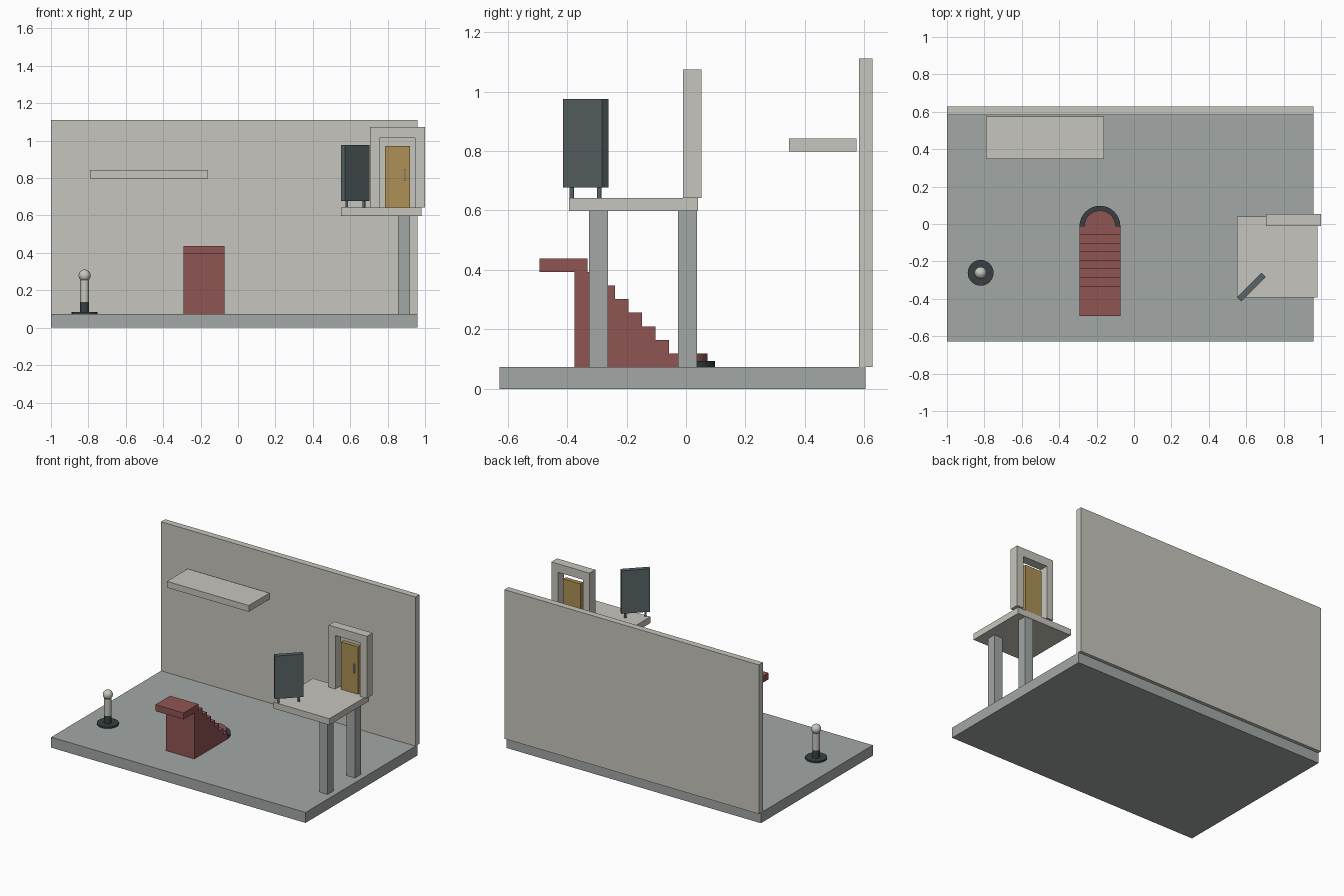
import bpy, bmesh
from math import pi, cos, sin, radians
from mathutils import Matrix

if "Cube" in bpy.data.objects:
    bpy.data.objects.remove(bpy.data.objects["Cube"])


def material(name, r, g, b):
    m = bpy.data.materials.new(name)
    m.diffuse_color = (r, g, b, 1)
    m.use_nodes = True
    m.node_tree.nodes["Principled BSDF"].inputs["Base Color"].default_value = m.diffuse_color
    return m


CREAM = material("cream", 0.57, 0.56, 0.51)
STONE = material("stone", 0.36, 0.39, 0.38)
RED = material("red", 0.28, 0.09, 0.085)
DARK = material("dark", 0.04, 0.05, 0.055)
SLATE = material("slate", 0.10, 0.13, 0.135)
GOLD = material("gold", 0.42, 0.28, 0.09)


def finish(name, bm, mat):
    bmesh.ops.recalc_face_normals(bm, faces=bm.faces)
    me = bpy.data.meshes.new(name)
    bm.to_mesh(me)
    bm.free()
    ob = bpy.data.objects.new(name, me)
    bpy.context.collection.objects.link(ob)
    me.materials.append(mat)
    return ob


def box(name, x, y, z, mat):
    bm = bmesh.new()
    bmesh.ops.create_cube(bm, size=1)
    for v in bm.verts:
        v.co = [(a + b) / 2 + c * (b - a) for (a, b), c in zip((x, y, z), v.co)]
    return finish(name, bm, mat)


def extrude(name, pts, vec, mat):
    bm = bmesh.new()
    face = bm.faces.new([bm.verts.new(p) for p in pts])
    new = bmesh.ops.extrude_face_region(bm, geom=[face])["geom"]
    bmesh.ops.translate(bm, vec=vec, verts=[g for g in new if isinstance(g, bmesh.types.BMVert)])
    # the source face stays as the cap unless the operator removed it
    edges = [e for e in bm.edges if e.is_boundary]
    if edges:
        bmesh.ops.holes_fill(bm, edges=edges)
    return finish(name, bm, mat)


def smooth(ob):
    bpy.ops.object.select_all(action='DESELECT')
    ob.select_set(True)
    bpy.context.view_layer.objects.active = ob
    bpy.ops.object.shade_smooth_by_angle(angle=radians(35))


def cylinder(name, x, y, z0, z1, r, mat, n=32):
    bm = bmesh.new()
    bmesh.ops.create_cone(bm, cap_ends=True, segments=n, radius1=r, radius2=r, depth=z1 - z0,
                          matrix=Matrix.Translation((x, y, (z0 + z1) / 2)))
    ob = finish(name, bm, mat)
    smooth(ob)
    return ob


F = 0.073    # floor surface
P = 0.642    # platform surface

# Room shell and shelf
box("floor", (-1, 0.96), (-0.627, 0.604), (0, F), STONE)
box("back_wall", (-1, 0.96), (0.582, 0.627), (F, 1.111), CREAM)
box("wall_shelf", (-0.79, -0.16), (0.347, 0.574), (0.798, 0.842), CREAM)

# Raised platform on two pillars
box("platform", (0.55, 0.98), (-0.394, 0.04), (0.598, P), CREAM)
for name, y in (("front_pillar", -0.295), ("back_pillar", 0.005)):
    box(name, (0.855, 0.92), (y - 0.032, y + 0.032), (F, 0.598), STONE)

# Door frame, door and handle
frame = [(0.706, P), (0.757, P), (0.757, 1.015), (0.947, 1.015),
         (0.947, P), (1.0, P), (1.0, 1.074), (0.706, 1.074)]
extrude("door_frame", [(x, -0.01, z) for x, z in frame], (0, 0.063, 0), CREAM)
box("door", (0.787, 0.919), (0.008, 0.038), (P, 0.972), GOLD)
box("door_handle", (0.888, 0.897), (-0.004, 0.008), (0.786, 0.847), CREAM)

# Sign board turned 45 degrees on two short legs
turn = Matrix.Translation((0.627, -0.338, 0)) @ Matrix.Rotation(pi / 4, 4, 'Z')
board = box("sign_board", (-0.0925, 0.0925), (-0.0155, 0.0155), (0.677, 0.976), SLATE)
board.data.transform(turn)
for name, s in (("left_sign_leg", -1), ("right_sign_leg", 1)):
    cylinder(name, 0.627 + s * 0.046, -0.338 + s * 0.046, P, 0.677, 0.0075, SLATE, 16)

# Staircase: solid stepped profile, seven steps
X0, X1 = -0.291, -0.073
XC, YE = (X0 + X1) / 2, -0.012
profile = [(-0.376, F), (YE, F)]
for i in range(7):
    y, z = YE - i * 0.0453, 0.119 + i * 0.0456
    profile += [(y, z), (y - 0.0453, z)]
profile[-1] = (-0.376, 0.393)
extrude("staircase", [(X0, y, z) for y, z in profile], (X1 - X0, 0, 0), RED)
box("stair_landing", (X0, X1), (-0.493, -0.331), (0.393, 0.438), RED)


def half_disc(name, r, z0, z1, mat):
    pts = [(XC + r * cos(pi * i / 24), YE + r * sin(pi * i / 24), z0) for i in range(25)]
    smooth(extrude(name, pts, (0, 0, z1 - z0), mat))


# Rounded bottom step
half_disc("rounded_step_base", 0.109, F, 0.093, DARK)
half_disc("rounded_step_top", 0.084, 0.093, 0.119, RED)

# Bollard with a ball top
bx, by = -0.82, -0.261
cylinder("bollard_base", bx, by, F, 0.084, 0.069, DARK)
cylinder("bollard_collar", bx, by, 0.084, 0.138, 0.0235, DARK)
cylinder("bollard_post", bx, by, 0.138, 0.255, 0.0235, CREAM)
bm = bmesh.new()
bmesh.ops.create_uvsphere(bm, u_segments=32, v_segments=16, radius=0.032,
                          matrix=Matrix.Translation((bx, by, 0.279)))
smooth(finish("bollard_ball", bm, CREAM))
